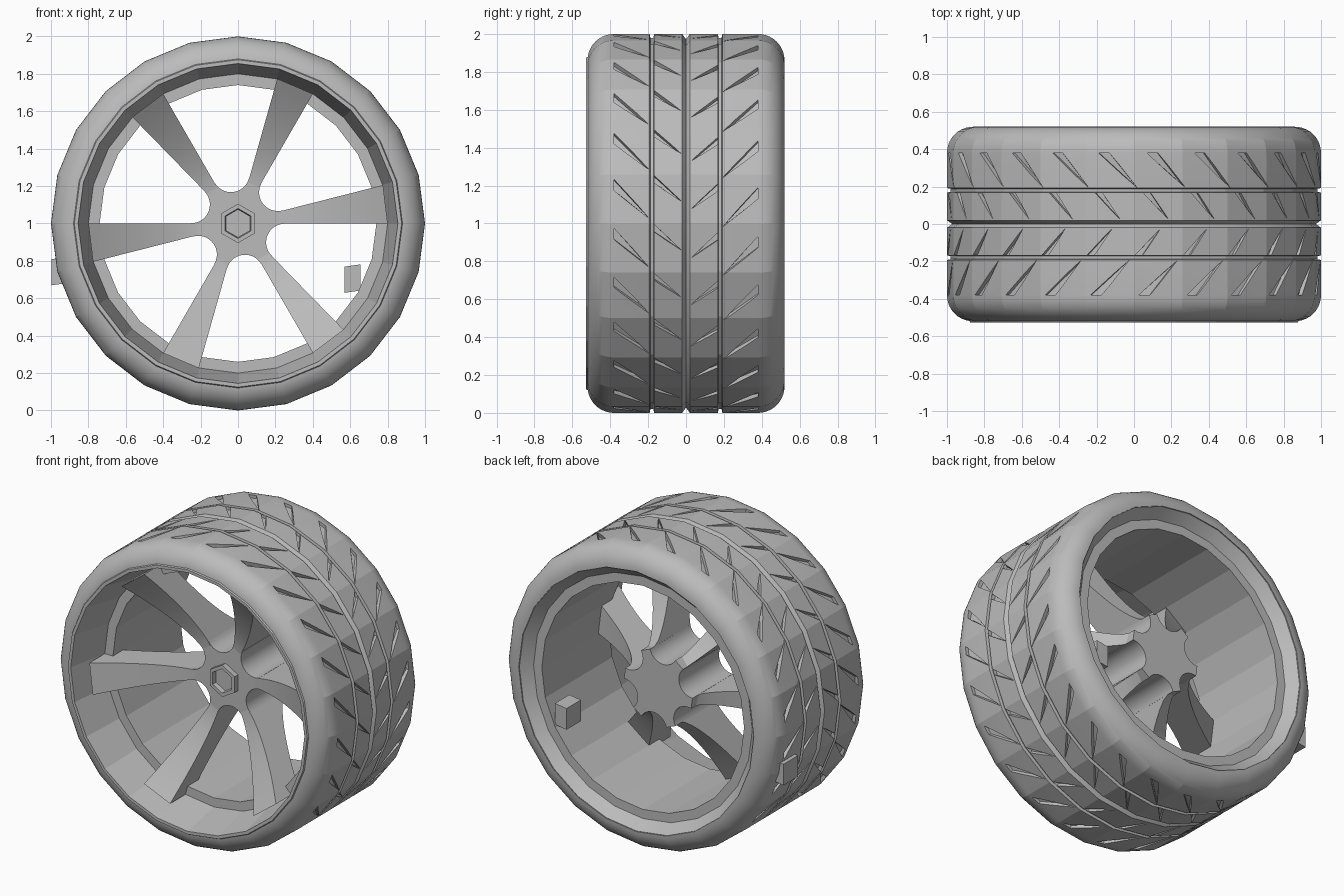
import bpy, bmesh, math
from math import sin, cos, pi, radians

if "Cube" in bpy.data.objects:
    bpy.data.objects.remove(bpy.data.objects["Cube"])

SEGS = 24
grey = bpy.data.materials.new("plain grey")
grey.use_nodes = True
grey.diffuse_color = (0.5, 0.5, 0.5, 1)
grey.node_tree.nodes["Principled BSDF"].inputs["Base Color"].default_value = (0.5, 0.5, 0.5, 1)


def polar(r, a, y):
    """Point at radius r and angle a around the axle, which lies along y."""
    return (r * cos(a), y, 1 + r * sin(a))


def finish(name, bm, smooth=12):
    bmesh.ops.recalc_face_normals(bm, faces=bm.faces)
    mesh = bpy.data.meshes.new(name)
    bm.to_mesh(mesh)
    bm.free()
    mesh.materials.append(grey)
    obj = bpy.data.objects.new(name, mesh)
    bpy.context.collection.objects.link(obj)
    shade(obj, smooth)
    return obj


def shade(obj, angle):
    bpy.ops.object.select_all(action='DESELECT')
    obj.select_set(True)
    bpy.context.view_layer.objects.active = obj
    if angle:
        bpy.ops.object.shade_smooth_by_angle(angle=radians(angle))


def bridge(bm, rings, closed=False, caps=True):
    """Join rings of points into a skin."""
    vs = [[bm.verts.new(p) for p in ring] for ring in rings]
    n = len(vs[0])
    for i in range(len(vs) if closed else len(vs) - 1):
        a, b = vs[i], vs[(i + 1) % len(vs)]
        for j in range(n):
            k = (j + 1) % n
            bm.faces.new((a[j], a[k], b[k], b[j]))
    if caps and not closed:
        bm.faces.new(vs[0])
        bm.faces.new(vs[-1])


def revolve(name, profile, smooth=12):
    bm = bmesh.new()
    bridge(bm, [[polar(r, 2 * pi * i / SEGS, y) for r, y in profile]
                for i in range(SEGS)], closed=True)
    return finish(name, bm, smooth)


# Tyre: rounded shoulders and three grooves around the tread
half = [(0.972, 0), (1, 0.02), (1, 0.168), (0.98, 0.172), (0.98, 0.188), (1, 0.192)]
half += [(0.86 + 0.14 * cos(t * pi / 20), 0.38 + 0.14 * sin(t * pi / 20)) for t in range(11)]
tyre = revolve("tyre", [(r, -y) for r, y in reversed(half[1:])] + half, 0)

# Slanted tread slits, cut as tapering wedges: wide y, tip y, wide angle, tip angle, half width
bm = bmesh.new()
for side, shift in ((1, 0), (-1, 2.5)):
    for y0, y1, a0, a1, w in ((0.38, 0.194, 9.3, -1, 1.7), (0.167, 0.025, 11, 4.3, 1.1)):
        for i in range(SEGS):
            base = i * 360 / SEGS + shift
            tri = [(base + a0 + w, y0), (base + a0 - w, y0), (base + a1, y1)]
            bridge(bm, [[polar(r, radians(a), side * y) for a, y in tri] for r in (0.972, 1.04)])
slits = finish("tread_slit_cutter", bm, 0)
slits.hide_render = True
cut = tyre.modifiers.new("slits", 'BOOLEAN')
cut.operation = 'DIFFERENCE'
cut.solver = 'EXACT'
cut.object = slits
shade(tyre, 0)
bpy.ops.object.modifier_apply(modifier=cut.name)
bpy.data.objects.remove(slits)
shade(tyre, 12)

# Rim: sloped front lip, stepped barrel, back lip
revolve("rim", [(0.875, -0.527), (0.855, -0.527), (0.8, -0.25), (0.74, -0.25), (0.74, 0.45),
                (0.8, 0.45), (0.858, 0.515), (0.89, 0.5), (0.89, -0.5)])

# Hub: thick star with a round scallop between each pair of spokes
outline = []
for k in range(6):
    mid = radians(60 * k + 38)
    cx, cz = 0.27 * cos(mid), 0.27 * sin(mid)
    for i in range(15):
        a = mid + pi + radians(68 - 136 * i / 14)
        outline.append((cx + 0.1 * cos(a), cz + 0.1 * sin(a)))
bm = bmesh.new()
bridge(bm, [[(x, y, 1 + z) for x, z in outline] for y in (-0.13, 0.29)])
finish("hub", bm)

# Spokes: one straight edge, one flaring edge, sweeping forward to the rim
for k in range(6):
    ang = radians(60 * k)
    rings = []
    for i in range(15):
        t = i / 14
        r = 0.22 + 0.58 * t
        wide = 0.064 + 0.141 * t
        front = -0.13 - 0.28 * t ** 1.5
        back = 0.29 - 0.46 * t ** 0.6
        tilt = -0.025 * t
        rings.append([(u * cos(ang) - v * sin(ang), y, 1 + u * sin(ang) + v * cos(ang))
                      for u, v, y in ((r, 0, front), (r + tilt, wide, front),
                                      (r + tilt, wide, back), (r, 0, back))])
    bm = bmesh.new()
    bridge(bm, rings)
    finish(f"spoke_{k + 1}", bm, 20)

# Hollow hexagonal centre nut
bm = bmesh.new()
bridge(bm, [[polar(r, radians(60 * i + 30), y) for i in range(6)]
            for r, y in ((0.105, -0.12), (0.105, -0.165), (0.08, -0.165), (0.075, -0.135))])
finish("centre_nut", bm, 0)

# Small blocks: one inside the barrel, one on the tread
for name, x, y, z, sx in (("barrel_block", 0.612, 0.36, 0.705, 0.085),
                          ("tread_block", -0.955, 0.33, 0.745, 0.085)):
    bm = bmesh.new()
    bmesh.ops.create_cube(bm, size=1)
    for v in bm.verts:
        lean = 0.012 * v.co.x
        v.co = (x + v.co.x * sx, y + v.co.y * 0.15, z + v.co.z * 0.14 + lean)
    finish(name, bm, 0)
